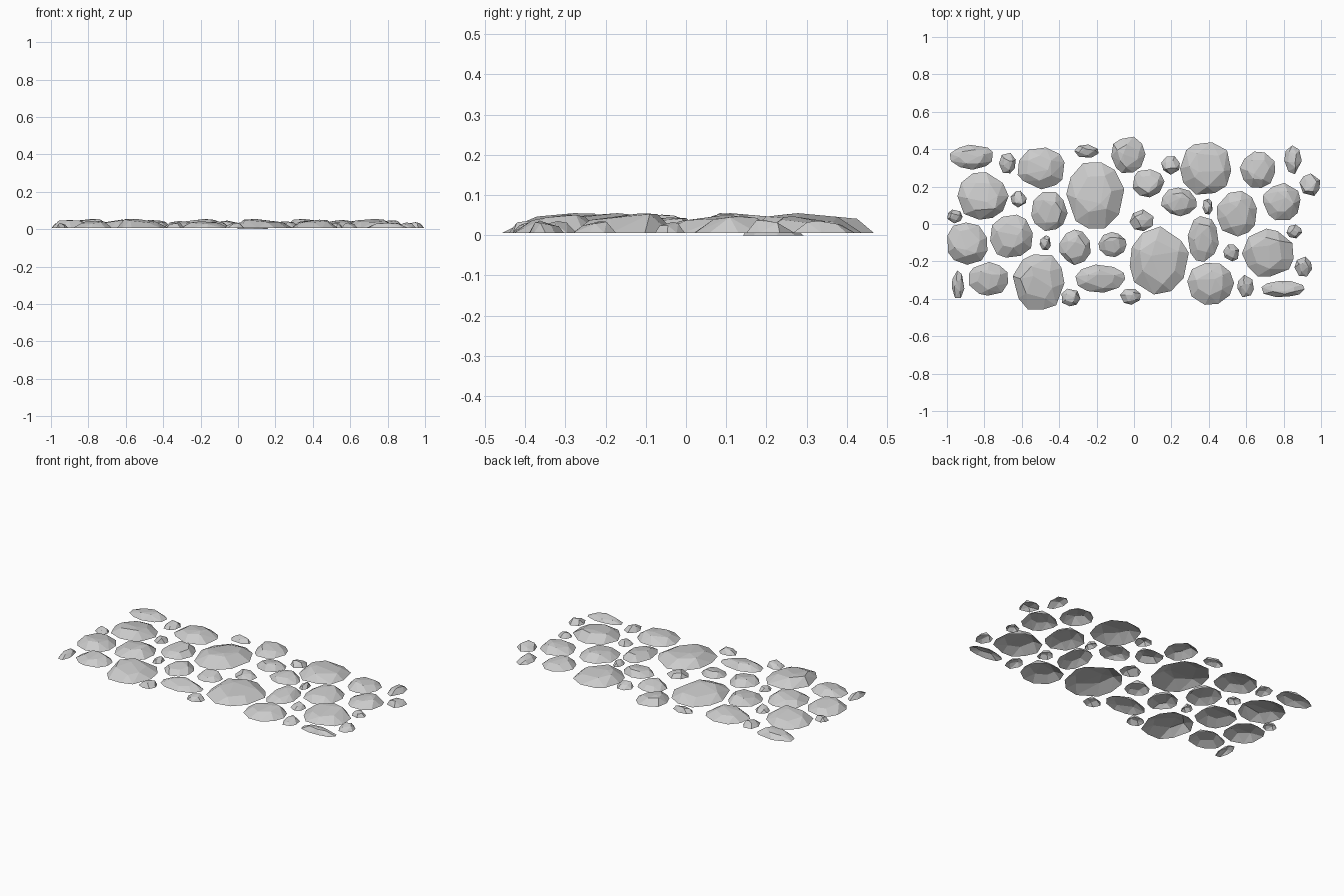
import bpy, bmesh, math, random

if "Cube" in bpy.data.objects:
    bpy.data.objects.remove(bpy.data.objects["Cube"])

random.seed(11)

stone_gray = bpy.data.materials.new("stone_gray")
stone_gray.diffuse_color = (0.6, 0.6, 0.6, 1)
stone_gray.use_nodes = True
stone_gray.node_tree.nodes["Principled BSDF"].inputs["Base Color"].default_value = stone_gray.diffuse_color

# Each stone: centre x, centre y, half width, half depth
large_stones = [
    (-.87, .357, .115, .067), (-.497, .297, .125, .112), (-.03, .37, .092, .097),
    (.383, .297, .137, .14), (.66, .29, .095, .097), (-.807, .15, .137, .127),
    (-.452, .067, .097, .105), (-.207, .152, .155, .177), (.24, .118, .095, .077),
    (.55, .055, .107, .122), (.79, .12, .1, .1), (-.89, -.105, .106, .113),
    (-.655, -.065, .114, .115), (-.315, -.125, .083, .095), (-.115, -.11, .075, .067),
    (.135, -.195, .158, .182), (.37, -.08, .083, .122), (.715, -.153, .138, .128),
    (-.778, -.293, .105, .09), (-.51, -.31, .138, .147), (-.18, -.292, .133, .075),
    (.41, -.32, .125, .112), (.797, -.347, .115, .043),
]
pebbles = [
    (-.677, .326, .045, .055), (-.254, .39, .065, .035), (.195, .313, .05, .05),
    (.85, .343, .047, .077), (.94, .21, .056, .06), (-.617, .133, .043, .045),
    (.393, .093, .027, .043), (.04, .02, .064, .058), (-.957, .04, .04, .037),
    (-.475, -.1, .03, .04), (.52, -.155, .042, .045), (.857, -.04, .042, .037),
    (.905, -.227, .047, .053), (-.94, -.322, .033, .073), (-.337, -.393, .05, .047),
    (-.02, -.39, .055, .042), (.597, -.332, .044, .06),
]
sunken_stones = [(.078, .217, .085, .075)]


def ring(count, radius, wobble):
    """Uneven ring of points around the origin."""
    start = random.uniform(0, math.tau)
    pts = []
    for i in range(count):
        a = start + math.tau * (i + random.uniform(-.22, .22)) / count
        r = radius * random.uniform(1 - wobble, 1)
        pts.append((r * math.cos(a), r * math.sin(a)))
    return pts


def fit(pts, axis):
    """Stretch one coordinate of the outline to fill -1..1."""
    vals = [p[axis] for p in pts]
    lo, hi = min(vals), max(vals)
    return [2 * (v - lo) / (hi - lo) - 1 for v in vals]


def stone(name, x, y, rx, ry, sides, base):
    """Low faceted shell with a chipped, slightly tilted top and open underside."""
    top = min(.019 + .23 * min(rx, ry), .049)
    outline = ring(sides, 1, .1)
    points = [(u, v, 0) for u, v in zip(fit(outline, 0), fit(outline, 1))]
    lean = random.uniform(0, math.tau)
    for u, v in ring(6 if sides > 8 else 4, .72, .25):
        tilt = u * math.cos(lean) + v * math.sin(lean)
        points.append((u, v, .78 + .25 * tilt + random.uniform(-.06, .06)))
    points.append((.3 * math.cos(lean), .3 * math.sin(lean), 1))

    bm = bmesh.new()
    for u, v, w in points:
        bm.verts.new((u * rx, v * ry, base + w * top))
    bmesh.ops.convex_hull(bm, input=bm.verts[:])
    bmesh.ops.delete(bm, geom=[v for v in bm.verts if not v.link_faces], context='VERTS')
    bmesh.ops.recalc_face_normals(bm, faces=bm.faces[:])
    bm.normal_update()
    underside = [f for f in bm.faces if all(v.co.z < base + 1e-5 for v in f.verts)]
    bmesh.ops.delete(bm, geom=underside, context='FACES')
    bmesh.ops.dissolve_limit(bm, angle_limit=math.radians(4),
                             verts=bm.verts[:], edges=bm.edges[:])

    mesh = bpy.data.meshes.new(name)
    bm.to_mesh(mesh)
    bm.free()
    mesh.materials.append(stone_gray)
    obj = bpy.data.objects.new(name, mesh)
    obj.location = (x, y, 0)
    bpy.context.collection.objects.link(obj)


# Paving layout
for i, s in enumerate(large_stones, 1):
    stone(f"large_stone_{i}", *s, sides=10, base=.006)
for i, s in enumerate(pebbles, 1):
    stone(f"pebble_{i}", *s, sides=7, base=.006)
for i, s in enumerate(sunken_stones, 1):
    stone(f"sunken_stone_{i}", *s, sides=9, base=0)
